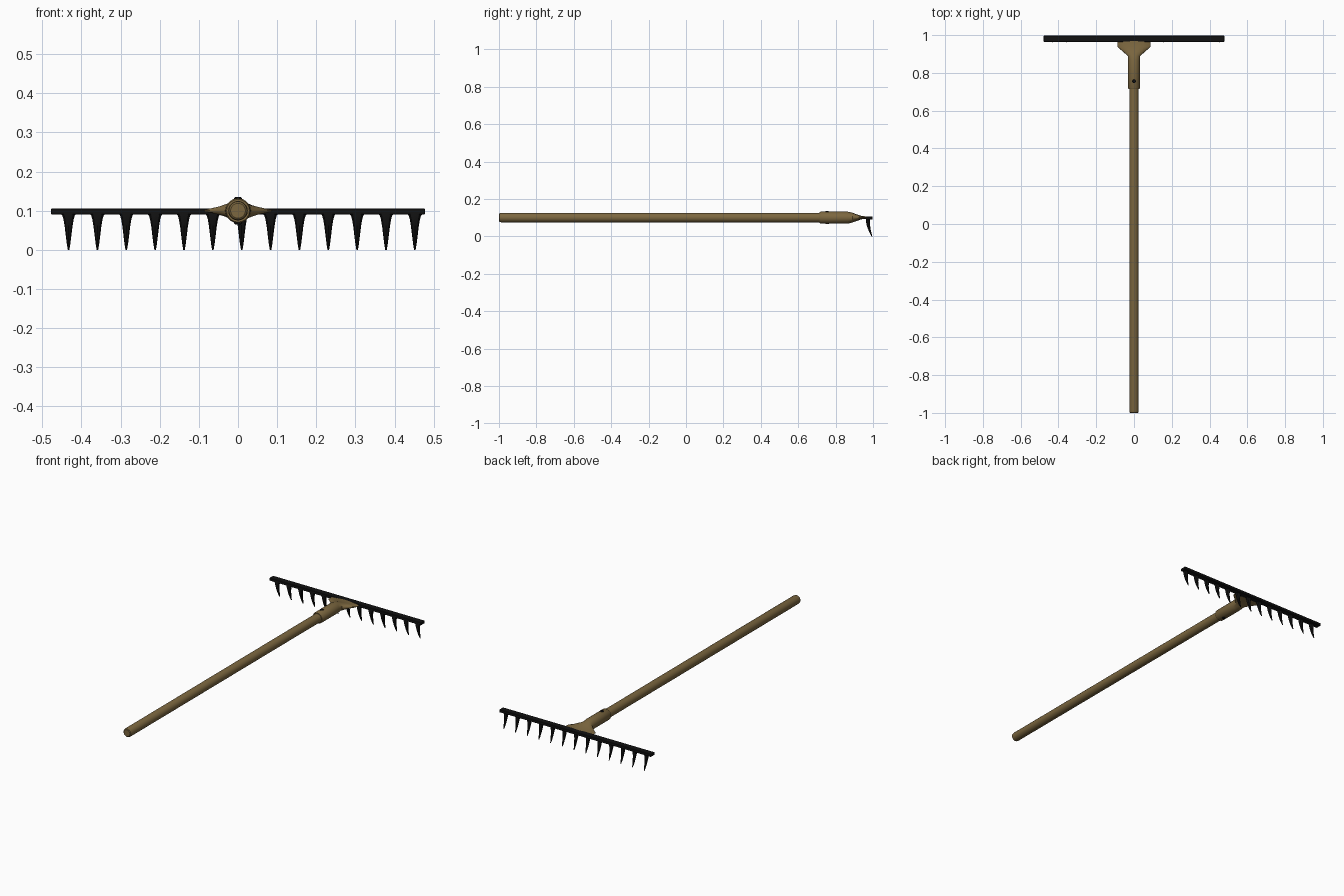
import bpy, bmesh, math

if "Cube" in bpy.data.objects:
    bpy.data.objects.remove(bpy.data.objects["Cube"])

def material(name, color):
    m = bpy.data.materials.new(name)
    m.diffuse_color = (*color, 1)
    m.use_nodes = True
    m.node_tree.nodes["Principled BSDF"].inputs["Base Color"].default_value = m.diffuse_color
    return m

wood = material("brown", (0.2, 0.135, 0.05))
iron = material("black", (0.006, 0.006, 0.006))

def finish(bm, name, mat, smooth=True):
    bmesh.ops.recalc_face_normals(bm, faces=bm.faces)
    me = bpy.data.meshes.new(name)
    bm.to_mesh(me)
    bm.free()
    ob = bpy.data.objects.new(name, me)
    bpy.context.collection.objects.link(ob)
    me.materials.append(mat)
    if smooth:
        bpy.ops.object.select_all(action='DESELECT')
        ob.select_set(True)
        bpy.context.view_layer.objects.active = ob
        bpy.ops.object.shade_smooth_by_angle(angle=math.radians(35))
    return ob

def loft(bm, rings):
    """Skin equal-length point rings and cap both ends."""
    loops = [[bm.verts.new(p) for p in r] for r in rings]
    n = len(loops[0])
    for a, b in zip(loops, loops[1:]):
        for i in range(n):
            j = (i + 1) % n
            bm.faces.new((a[i], a[j], b[j], b[i]))
    bm.faces.new(loops[0])
    bm.faces.new(loops[-1])

def oval(c, rx, r2, axis='Y', n=20):
    """Ellipse perpendicular to the Y or Z axis."""
    pts = []
    for k in range(n):
        a = 2 * math.pi * k / n
        u, v = rx * math.cos(a), r2 * math.sin(a)
        pts.append((c[0] + u, c[1], c[2] + v) if axis == 'Y' else (c[0] + u, c[1] + v, c[2]))
    return pts

Z = 0.1

# handle with a slightly rounded butt
bm = bmesh.new()
loft(bm, [oval((0, y, Z), r, r) for y, r in
          [(-1, 0.019), (-0.997, 0.023), (-0.988, 0.025), (0.76, 0.025)]])
finish(bm, "handle", wood)

# socket flattening into a wide plate at the head
bm = bmesh.new()
loft(bm, [oval((0, y, Z), w, h) for y, w, h in
          [(0.715, 0.029, 0.029), (0.72, 0.032, 0.032), (0.865, 0.032, 0.032),
           (0.89, 0.033, 0.026), (0.915, 0.062, 0.017), (0.938, 0.088, 0.009),
           (0.97, 0.088, 0.006)]])
finish(bm, "socket", wood)

# rivet through the socket
bm = bmesh.new()
loft(bm, [oval((0, 0.755, z), r, r, 'Z', 12) for z, r in
          [(0.065, 0.007), (0.068, 0.01), (0.132, 0.01), (0.135, 0.007)]])
finish(bm, "rivet", iron)

# head bar
bm = bmesh.new()
bmesh.ops.create_cube(bm, size=1)
for v in bm.verts:
    v.co = (v.co.x * 0.956, 0.981 + v.co.y * 0.034, 0.098 + v.co.z * 0.016)
bmesh.ops.bevel(bm, geom=bm.edges[:], offset=0.002, segments=1, affect='EDGES')
finish(bm, "head_bar", iron)

# thirteen curved tines: z, y, half width, half depth
section = [(0.094, 0.974, 0.022, 0.011), (0.088, 0.973, 0.016, 0.011),
           (0.078, 0.973, 0.013, 0.0105), (0.06, 0.975, 0.010, 0.009),
           (0.035, 0.981, 0.007, 0.0065), (0.015, 0.988, 0.0045, 0.0045),
           (0.0, 0.994, 0.002, 0.002)]
bm = bmesh.new()
for i in range(13):
    x = -0.433 + i * 0.07375
    loft(bm, [oval((x, y, z), w, d, 'Z', 8) for z, y, w, d in section])
finish(bm, "tines", iron)
